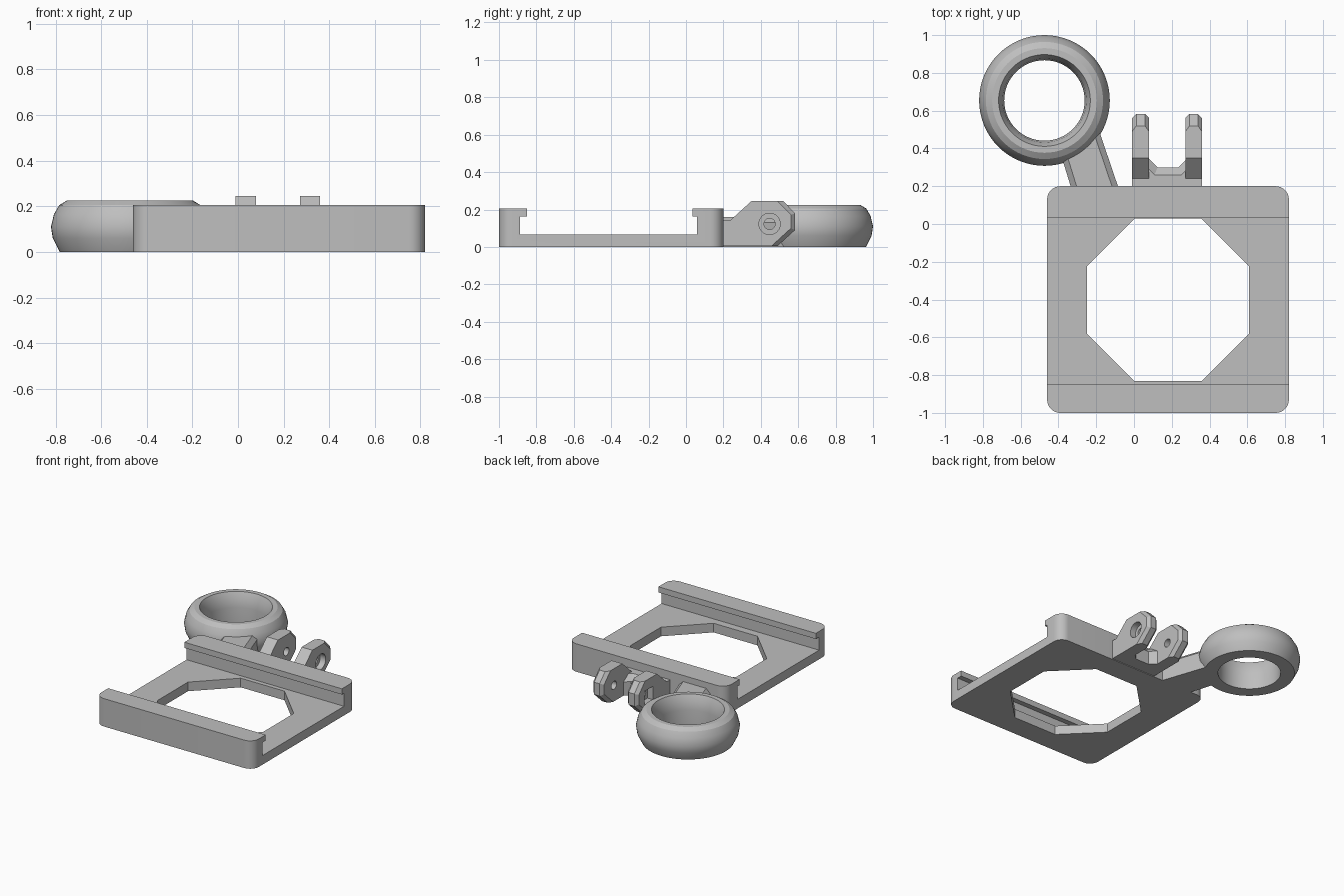
import bpy, bmesh, math
from mathutils import Matrix, Vector

cube = bpy.data.objects.get("Cube")
if cube:
    bpy.data.objects.remove(cube, do_unlink=True)

GREY = (0.52, 0.52, 0.52, 1)
mat = bpy.data.materials.new("plain grey")
mat.use_nodes = True
mat.diffuse_color = GREY
for node in mat.node_tree.nodes:
    if node.type == 'BSDF_PRINCIPLED':
        node.inputs["Base Color"].default_value = GREY
        node.inputs["Roughness"].default_value = 0.6


def finish(name, bm):
    bmesh.ops.recalc_face_normals(bm, faces=bm.faces)
    mesh = bpy.data.meshes.new(name)
    bm.to_mesh(mesh)
    bm.free()
    mesh.materials.append(mat)
    obj = bpy.data.objects.new(name, mesh)
    bpy.context.collection.objects.link(obj)
    return obj


def prism(points, lo, hi, axis):
    """Extrude a 2D outline: (x, y) along z, or (y, z) along x."""
    bm = bmesh.new()
    place = (lambda p: (p[0], p[1], lo)) if axis == 'z' else (lambda p: (lo, p[0], p[1]))
    face = bm.faces.new([bm.verts.new(place(p)) for p in points])
    new = bmesh.ops.extrude_face_region(bm, geom=[face])["geom"]
    step = Vector((0, 0, hi - lo)) if axis == 'z' else Vector((hi - lo, 0, 0))
    bmesh.ops.translate(bm, vec=step, verts=[v for v in new if isinstance(v, bmesh.types.BMVert)])
    bmesh.ops.recalc_face_normals(bm, faces=bm.faces)
    return bm


def bevel(bm, test, width, segments=1):
    edges = [e for e in bm.edges if test(*[v.co for v in e.verts])]
    bmesh.ops.bevel(bm, geom=edges, offset=width, segments=segments, profile=0.5, affect='EDGES')


def polygon(cx, cy, radius, sides, turn=0.0):
    return [(cx + radius * math.cos(turn + math.tau * i / sides),
             cy + radius * math.sin(turn + math.tau * i / sides)) for i in range(sides)]


def activate(obj):
    bpy.ops.object.select_all(action='DESELECT')
    obj.select_set(True)
    bpy.context.view_layer.objects.active = obj


def cut(obj, bm):
    cutter = finish("cutter", bm)
    cutter.hide_render = True
    mod = obj.modifiers.new("cut", 'BOOLEAN')
    mod.operation, mod.solver, mod.object = 'DIFFERENCE', 'EXACT', cutter
    activate(obj)
    bpy.ops.object.modifier_apply(modifier=mod.name)
    bpy.data.objects.remove(cutter, do_unlink=True)


def smooth(obj):
    activate(obj)
    bpy.ops.object.shade_smooth_by_angle(angle=math.radians(25))


# Sliding tray: floor with two lipped rails, rounded corners, octagonal opening
TOP, LIP, FLOOR = 0.205, 0.163, 0.067
section = [(-1, 0), (0.2, 0), (0.2, TOP), (0.035, TOP), (0.035, LIP), (0.06, LIP), (0.06, FLOOR),
           (-0.888, FLOOR), (-0.888, LIP), (-0.85, LIP), (-0.85, TOP), (-1, TOP)]
bm = prism(section, -0.46, 0.82, 'x')
bevel(bm, lambda a, b: abs(a.z - b.z) > 0.2 and (a.y < -0.99 or a.y > 0.19), 0.07, 8)
tray = finish("tray", bm)
octagon = polygon(0.18, -0.402, 0.43 / math.cos(math.pi / 8), 8, math.pi / 8)
cut(tray, prism(octagon, -0.1, 0.1, 'z'))
smooth(tray)

# Bulging ring turned from a profile
profile = [(0.213, 0), (0.213, 0.12), (0.222, 0.18), (0.243, 0.225), (0.277, 0.225), (0.31, 0.205),
           (0.333, 0.165), (0.346, 0.11), (0.338, 0.06), (0.308, 0)]
bm = bmesh.new()
loop = [bm.verts.new((r, 0, z)) for r, z in profile]
edges = [bm.edges.new((loop[i], loop[(i + 1) % len(loop)])) for i in range(len(loop))]
bmesh.ops.spin(bm, geom=loop + edges, cent=(0, 0, 0), axis=(0, 0, 1), angle=math.tau, steps=64)
bmesh.ops.remove_doubles(bm, verts=bm.verts, dist=0.0005)
bmesh.ops.transform(bm, matrix=Matrix.Translation((-0.474, 0.654, 0)), verts=bm.verts)
smooth(finish("ring", bm))

# Slanted arm joining the ring to the tray
arm = [(-0.32, 0.15), (-0.068, 0.15), (-0.204, 0.55), (-0.397, 0.4)]
bm = prism(arm, 0, 0.16, 'z')
bevel(bm, lambda a, b: min(a.z, b.z) > 0.1 and abs(a.x - b.x) < 0.15 and abs(a.y - b.y) > 0.2, 0.03)
finish("ring_arm", bm)

# Pair of hinge prongs with a through hole and an outer pocket each
PIN_Y, PIN_Z = 0.447, 0.123
side = [(0.15, 0.005), (0.49, 0.005), (0.583, 0.09), (0.583, 0.18), (0.52, 0.245),
        (0.35, 0.245), (0.24, 0.145), (0.15, 0.145)]
round_hole = polygon(PIN_Y, PIN_Z, 0.03, 24)
for name, lo, hi, pocket, p_lo, p_hi in (
        ("right_prong", -0.01, 0.08, polygon(PIN_Y, PIN_Z, 0.07, 4, math.pi / 4), -0.1, 0.035),
        ("left_prong", 0.272, 0.36, polygon(PIN_Y, PIN_Z, 0.057, 32), 0.315, 0.5)):
    bm = prism(side, lo, hi, 'x')
    bevel(bm, lambda a, b: abs(a.x - b.x) < 0.001 and a.y + b.y > 0.98, 0.022)
    prong = finish(name, bm)
    cut(prong, prism(round_hole, lo - 0.1, hi + 0.1, 'x'))
    cut(prong, prism(pocket, p_lo, p_hi, 'x'))
    smooth(prong)

# Web between the prongs with angled corners and a sloped top edge
web = [(0.05, 0.15), (0.31, 0.15), (0.31, 0.375), (0.235, 0.3), (0.125, 0.3), (0.05, 0.375)]
bm = prism(web, 0.005, 0.145, 'z')
bevel(bm, lambda a, b: min(a.z, b.z) > 0.1 and min(a.y, b.y) > 0.2, 0.04)
finish("prong_web", bm)
